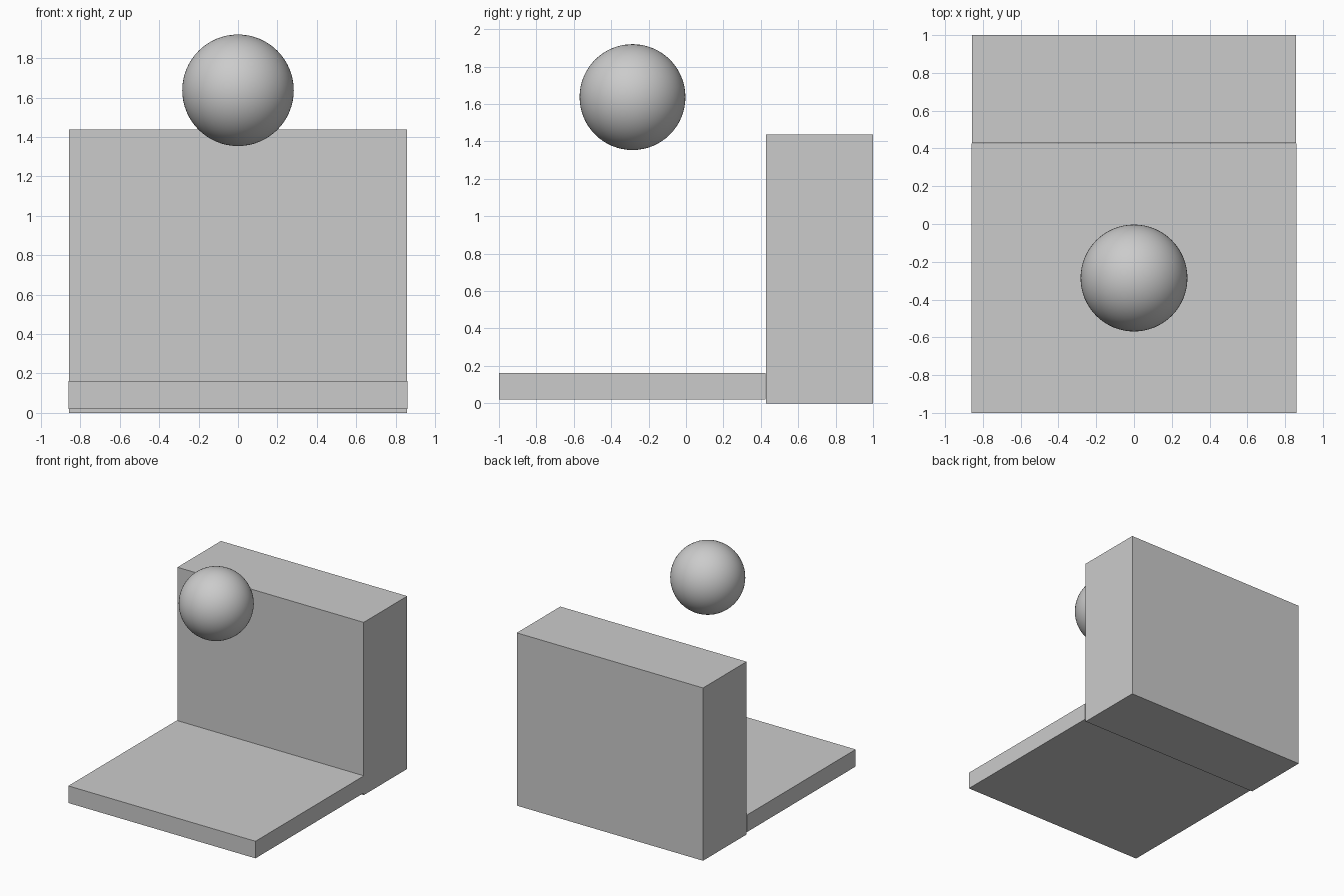
import bpy

if "Cube" in bpy.data.objects:
    bpy.data.objects.remove(bpy.data.objects["Cube"])


def box(name, x, y, z):
    """Box from (min, max) ranges on each axis."""
    ranges = (x, y, z)
    bpy.ops.mesh.primitive_cube_add(size=1, location=[(a + b) / 2 for a, b in ranges])
    obj = bpy.context.object
    obj.name = name
    obj.scale = [b - a for a, b in ranges]
    bpy.ops.object.transform_apply(location=False, rotation=False, scale=True)
    return obj


# Thin base slab, raised slightly off the ground
box("base_slab", (-0.861, 0.861), (-1.0, 0.425), (0.021, 0.163))

# Thick upright block behind the slab
box("back_block", (-0.857, 0.857), (0.428, 1.0), (0.0, 1.437))

# Floating ball above the slab
bpy.ops.mesh.primitive_uv_sphere_add(segments=64, ring_count=32, radius=0.283,
                                     location=(0, -0.286, 1.637))
bpy.context.object.name = "ball"
bpy.ops.object.shade_smooth()
